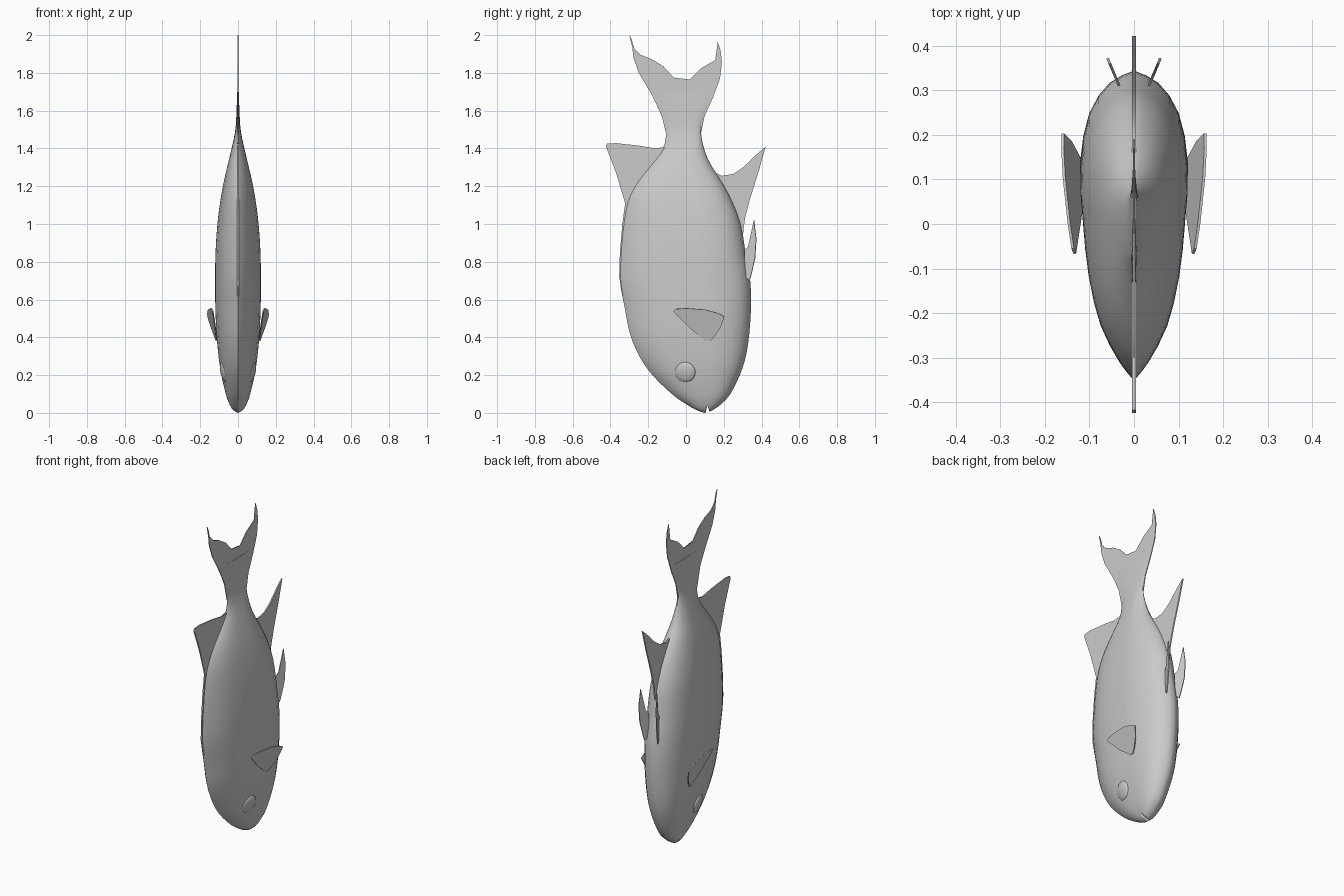
import bpy, bmesh
from mathutils import Vector, Matrix


def spline(pts, steps):
    """Catmull-Rom through a list of tuples."""
    v = [Vector(p) for p in pts]
    v = [2 * v[0] - v[1]] + v + [2 * v[-1] - v[-2]]
    out = []
    for a, b, c, d in zip(v, v[1:], v[2:], v[3:]):
        for i in range(steps):
            t = i / steps
            out.append(0.5 * (2 * b + (c - a) * t + (2 * a - 5 * b + 4 * c - d) * t**2
                              + (3 * b - a - 3 * c + d) * t**3))
    return out + [v[-2]]


def make_object(name, bm):
    bmesh.ops.recalc_face_normals(bm, faces=bm.faces)
    me = bpy.data.meshes.new(name)
    bm.to_mesh(me)
    bm.free()
    ob = bpy.data.objects.new(name, me)
    bpy.context.collection.objects.link(ob)
    return ob


def smooth(ob, angle=0.7):
    bpy.ops.object.select_all(action='DESELECT')
    bpy.context.view_layer.objects.active = ob
    ob.select_set(True)
    bpy.ops.object.shade_smooth_by_angle(angle=angle)


def fin(name, outline, thick, plane=(0, 0, 0), mirror=False):
    """Thin sheet with a y-z outline lying in the plane x = a + b*y + c*z."""
    a, b, c = plane
    n = Vector((1, -b, -c)).normalized() * thick
    bm = bmesh.new()
    rings = [[bm.verts.new(Vector((a + b * y + c * z, y, z)) + n * s)
              for y, z in outline] for s in (-0.5, 0.5)]
    caps = [bm.faces.new(r) for r in rings]
    k = len(outline)
    for i in range(k):
        j = (i + 1) % k
        bm.faces.new((rings[0][i], rings[0][j], rings[1][j], rings[1][i]))
    bmesh.ops.triangulate(bm, faces=caps)
    ob = make_object(name, bm)
    if mirror:
        ob.modifiers.new("mirror", 'MIRROR')
    smooth(ob)
    return ob


# Body: stations of height, back edge, belly edge, half width
stations = [
    (0.005, 0.080, 0.122, 0.012), (0.02, 0.045, 0.150, 0.030), (0.05, -0.005, 0.190, 0.047),
    (0.10, -0.075, 0.235, 0.065), (0.20, -0.178, 0.285, 0.088), (0.30, -0.247, 0.317, 0.103),
    (0.42, -0.297, 0.335, 0.114), (0.56, -0.325, 0.344, 0.120), (0.70, -0.350, 0.340, 0.121),
    (0.85, -0.347, 0.315, 0.119), (1.00, -0.333, 0.290, 0.109), (1.12, -0.310, 0.245, 0.094),
    (1.22, -0.260, 0.192, 0.076), (1.32, -0.180, 0.128, 0.053), (1.40, -0.122, 0.096, 0.034),
    (1.48, -0.106, 0.080, 0.017), (1.55, -0.120, 0.090, 0.010), (1.70, -0.188, 0.150, 0.004)]
# Cross-section: position from back to belly, relative half width
section = [(0, 0), (0.06, 0.27), (0.18, 0.62), (0.34, 0.84), (0.52, 0.95),
           (0.70, 1.0), (0.86, 0.83), (0.96, 0.45), (1, 0)]
half = spline([(u, w, 0) for u, w in section], 2)
loop = [(p[0], p[1]) for p in half] + [(p[0], -p[1]) for p in half[-2:0:-1]]

bm = bmesh.new()
rings = []
for z, y0, y1, w in spline(stations, 3):
    rings.append([bm.verts.new((w * s, y0 + (y1 - y0) * u, z)) for u, s in loop])
k = len(loop)
for r, q in zip(rings, rings[1:]):
    for i in range(k):
        bm.faces.new((r[i], r[(i + 1) % k], q[(i + 1) % k], q[i]))
tip = bm.verts.new((0, 0.1, 0))
for i in range(k):
    bm.faces.new((tip, rings[0][i], rings[0][(i + 1) % k]))
bm.faces.new(rings[-1])
body = make_object("body", bm)

# Mouth: small wedge cut at the snout
cutter = fin("mouth_cutter", [(0.098, -0.03), (0.135, -0.03), (0.120, 0.022), (0.112, 0.038)], 0.4)
cutter.hide_render = True
cutter.hide_set(True)
cut = body.modifiers.new("mouth", 'BOOLEAN')
cut.operation = 'DIFFERENCE'
cut.object = cutter
smooth(body, 0.9)

# Tail fin
tail = [(-0.106, 1.48), (-0.135, 1.60), (-0.19, 1.70), (-0.25, 1.80), (-0.278, 1.88),
        (-0.285, 1.94), (-0.30, 2.0), (-0.288, 1.98), (-0.275, 1.93), (-0.24, 1.895), (-0.18, 1.872),
        (-0.12, 1.835), (-0.065, 1.775), (-0.02, 1.745), (0.02, 1.765), (0.08, 1.825),
        (0.155, 1.868), (0.176, 1.895), (0.168, 1.965), (0.183, 1.92), (0.19, 1.86),
        (0.18, 1.77), (0.143, 1.67), (0.098, 1.57), (0.08, 1.48)]
fin("tail_fin", tail, 0.005)

# Back fin: low ridge rising to a broad lobe
fin("dorsal_fin", [(-0.335, 0.62), (-0.354, 0.72), (-0.350, 0.85), (-0.337, 1.0), (-0.322, 1.11),
                   (-0.37, 1.27), (-0.424, 1.41), (-0.418, 1.425), (-0.37, 1.428), (-0.25, 1.415),
                   (-0.16, 1.40), (-0.13, 1.383), (-0.10, 1.41), (-0.05, 1.36), (-0.2, 1.1),
                   (-0.28, 0.7)], 0.008)

# Belly fin near the tail
fin("anal_fin", [(0.300, 0.93), (0.312, 1.03), (0.338, 1.13), (0.385, 1.28), (0.422, 1.41),
                 (0.37, 1.365), (0.31, 1.305), (0.25, 1.265), (0.19, 1.255), (0.15, 1.27),
                 (0.09, 1.30), (0.2, 1.0)], 0.008)

# Paired belly fins
fin("pelvic_fins", [(0.315, 0.72), (0.337, 0.70), (0.350, 0.75), (0.366, 0.82), (0.372, 0.92),
                    (0.360, 1.02), (0.345, 0.95), (0.330, 0.88), (0.31, 0.86)],
    0.006, (-0.097, 0.42, 0), True)

# Paired side fins
fin("pectoral_fins", [(0.10, 0.385), (0.02, 0.45), (-0.067, 0.538), (-0.055, 0.55), (0.0, 0.554),
                      (0.10, 0.547), (0.17, 0.528), (0.203, 0.51), (0.185, 0.455), (0.155, 0.41),
                      (0.13, 0.382)], 0.006, (-0.0079, 0.1285, 0.2775), True)

# Eyes: flattened domes lying along the cheeks
bm = bmesh.new()
normal = Vector((1, -0.2, -0.25)).normalized()
place = (Matrix.Translation((0.073, -0.005, 0.215)) @ normal.to_track_quat('Z', 'Y').to_matrix().to_4x4()
         @ Matrix.Diagonal((1, 1, 0.3, 1)))
bmesh.ops.create_uvsphere(bm, u_segments=16, v_segments=10, radius=0.057, matrix=place)
eyes = make_object("eyes", bm)
eyes.modifiers.new("mirror", 'MIRROR')
smooth(eyes, 1.0)
